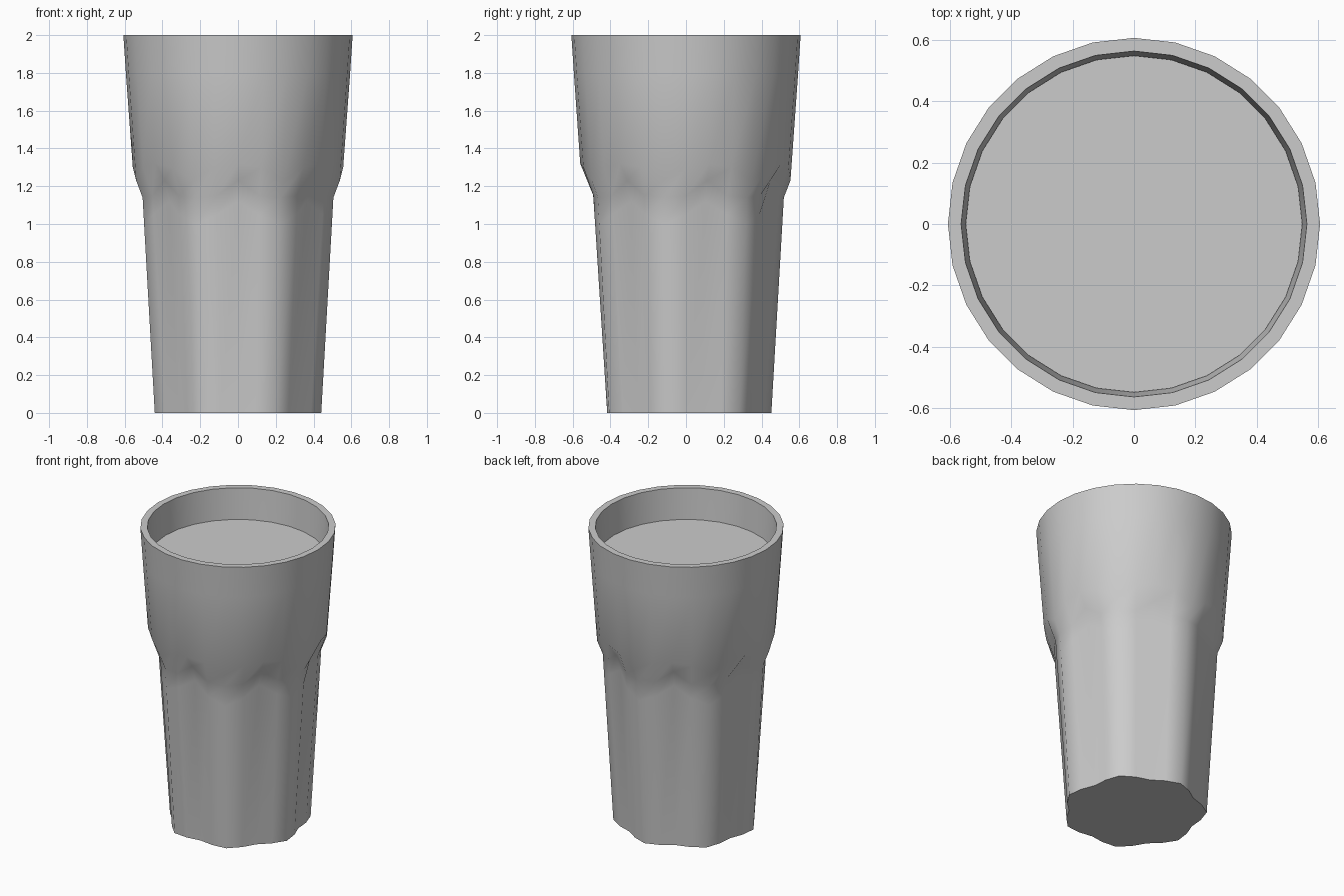
import bpy, bmesh
from math import sin, cos, pi, radians

if "Cube" in bpy.data.objects:
    bpy.data.objects.remove(bpy.data.objects["Cube"])

SIDES = 28      # four segments for each of the seven facets
WALL = 0.043

# Outer rows, top to bottom: heights and radii at (ridge, quarter, facet middle)
ROWS = [
    ((2.0, 2.0, 2.0), (0.607, 0.607, 0.607)),
    ((1.79, 1.79, 1.79), (0.593, 0.593, 0.593)),
    ((1.23, 1.30, 1.32), (0.553, 0.557, 0.560)),
    ((1.14, 1.15, 1.23), (0.518, 0.503, 0.497)),
    ((1.00, 1.05, 1.12), (0.510, 0.497, 0.465)),
    ((0.0, 0.0, 0.0), (0.452, 0.428, 0.404)),
]


def ring(bm, row, inset=0.0, lift=0.0):
    verts = []
    for i in range(SIDES):
        k = (0, 1, 2, 1)[i % 4]
        a = pi / 2 + 2 * pi * i / SIDES
        r = row[1][k] - inset
        verts.append(bm.verts.new((r * cos(a), r * sin(a), row[0][k] + lift)))
    return verts


def bridge(bm, rings):
    for a, b in zip(rings, rings[1:]):
        for i in range(SIDES):
            j = (i + 1) % SIDES
            bm.faces.new((a[i], b[i], b[j], a[j]))


def finish(bm, name):
    bmesh.ops.recalc_face_normals(bm, faces=bm.faces[:])
    mesh = bpy.data.meshes.new(name)
    bm.to_mesh(mesh)
    bm.free()
    obj = bpy.data.objects.new(name, mesh)
    bpy.context.collection.objects.link(obj)
    bpy.ops.object.select_all(action='DESELECT')
    obj.select_set(True)
    bpy.context.view_layer.objects.active = obj
    bpy.ops.object.shade_smooth_by_angle(angle=radians(40))


# Tumbler: faceted outer wall, flat rim, inner wall with a thick floor
bm = bmesh.new()
outer = [ring(bm, r) for r in reversed(ROWS)]
inner = [ring(bm, r, WALL) for r in ROWS[:-1]]
inner.append(ring(bm, ROWS[-1], WALL, 0.08))
bridge(bm, outer + inner)
bm.faces.new(outer[0])
bm.faces.new(inner[-1])
finish(bm, "tumbler")

# Drink: fills the cavity up to a flat surface below the rim
bm = bmesh.new()
fill = [ring(bm, r, WALL + 0.001) for r in ROWS[1:-1]]
fill.append(ring(bm, ROWS[-1], WALL + 0.001, 0.081))
bridge(bm, fill)
bm.faces.new(fill[0])
bm.faces.new(fill[-1])
finish(bm, "drink")
